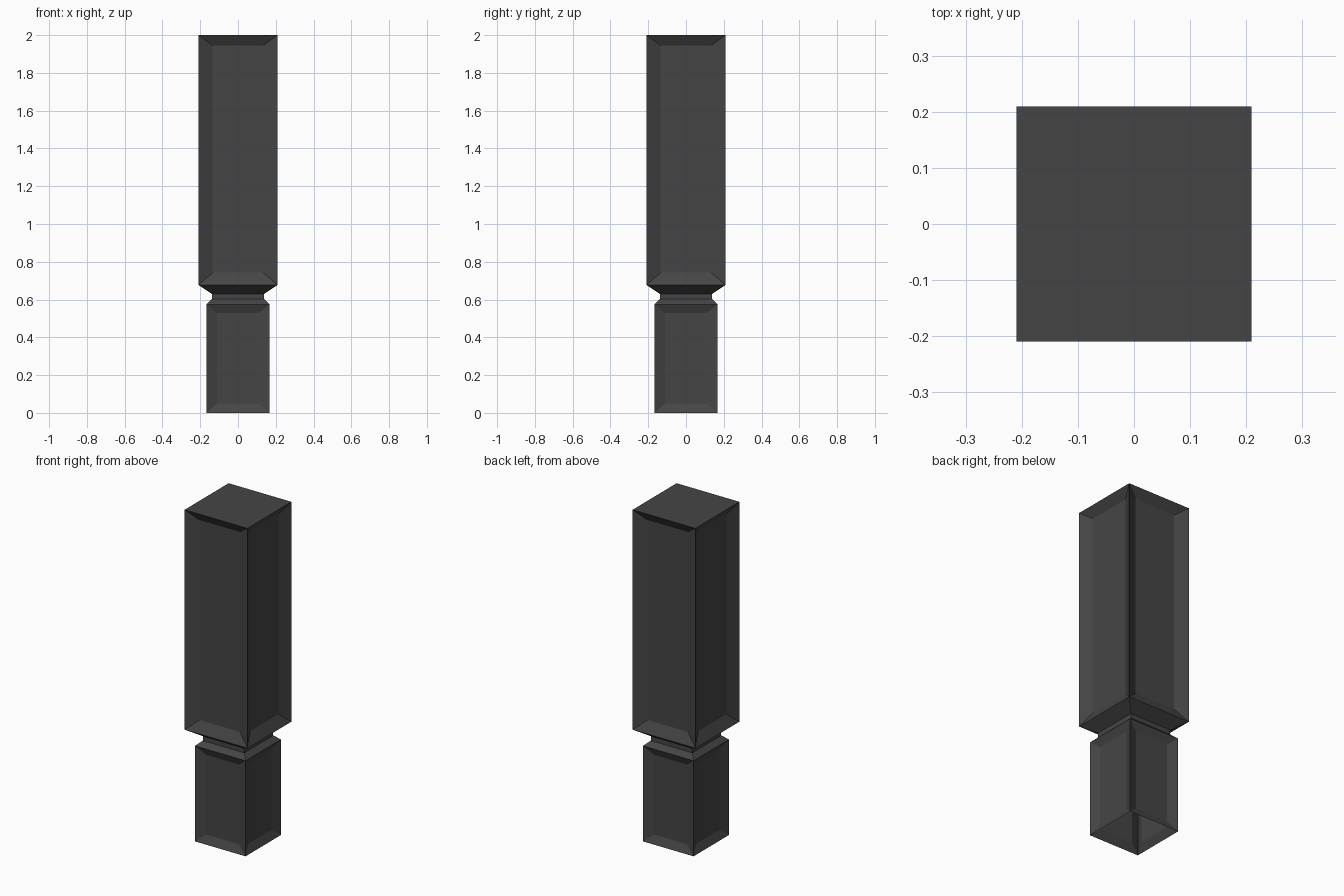
import bpy, bmesh
from mathutils import Matrix, Vector
from math import pi

if "Cube" in bpy.data.objects:
    bpy.data.objects.remove(bpy.data.objects["Cube"])

dark = bpy.data.materials.new("dark_stone")
dark.diffuse_color = (0.06, 0.06, 0.06, 1)
dark.use_nodes = True
dark.node_tree.nodes["Principled BSDF"].inputs["Base Color"].default_value = dark.diffuse_color


def square_shell(name, profile, panel, cap=False):
    """Four-sided shell from (half width, z) rings; the wall starting at ring
    panel['wall'] gets a sunken panel on every side. The bottom stays open."""
    bm = bmesh.new()
    p = panel
    for k in range(4):
        turn = Matrix.Rotation(k * pi / 2, 3, 'Z')

        def quad(*pts):
            bm.faces.new([bm.verts.new(turn @ Vector(c)) for c in pts])

        for i, ((a, z0), (b, z1)) in enumerate(zip(profile, profile[1:])):
            outer = [(-a, -a, z0), (a, -a, z0), (b, -b, z1), (-b, -b, z1)]
            if i != p['wall']:
                quad(*outer)
                continue
            # sloped frame around the sunken panel
            w, y = p['half'], -a + p['depth']
            inner = [(-w, y, p['low']), (w, y, p['low']),
                     (w, y, p['high']), (-w, y, p['high'])]
            quad(*inner)
            for j in range(4):
                n = (j + 1) % 4
                quad(outer[j], outer[n], inner[n], inner[j])
    if cap:
        h, z = profile[-1]
        bm.faces.new([bm.verts.new(c) for c in
                      [(-h, -h, z), (h, -h, z), (h, h, z), (-h, h, z)]])
    bmesh.ops.remove_doubles(bm, verts=bm.verts, dist=1e-5)
    mesh = bpy.data.meshes.new(name)
    bm.to_mesh(mesh)
    bm.free()
    mesh.materials.append(dark)
    obj = bpy.data.objects.new(name, mesh)
    bpy.context.collection.objects.link(obj)
    return obj


# lower block with chamfered shoulder and neck
square_shell("lower_block",
             [(0.168, 0), (0.168, 0.575), (0.138, 0.603), (0.138, 0.63)],
             dict(wall=0, half=0.11, low=0.048, high=0.528, depth=0.022))

# upper block with flared underside and flat top
square_shell("upper_block",
             [(0.138, 0.63), (0.209, 0.677), (0.209, 2.0)],
             dict(wall=1, half=0.135, low=0.742, high=1.945, depth=0.035),
             cap=True)
